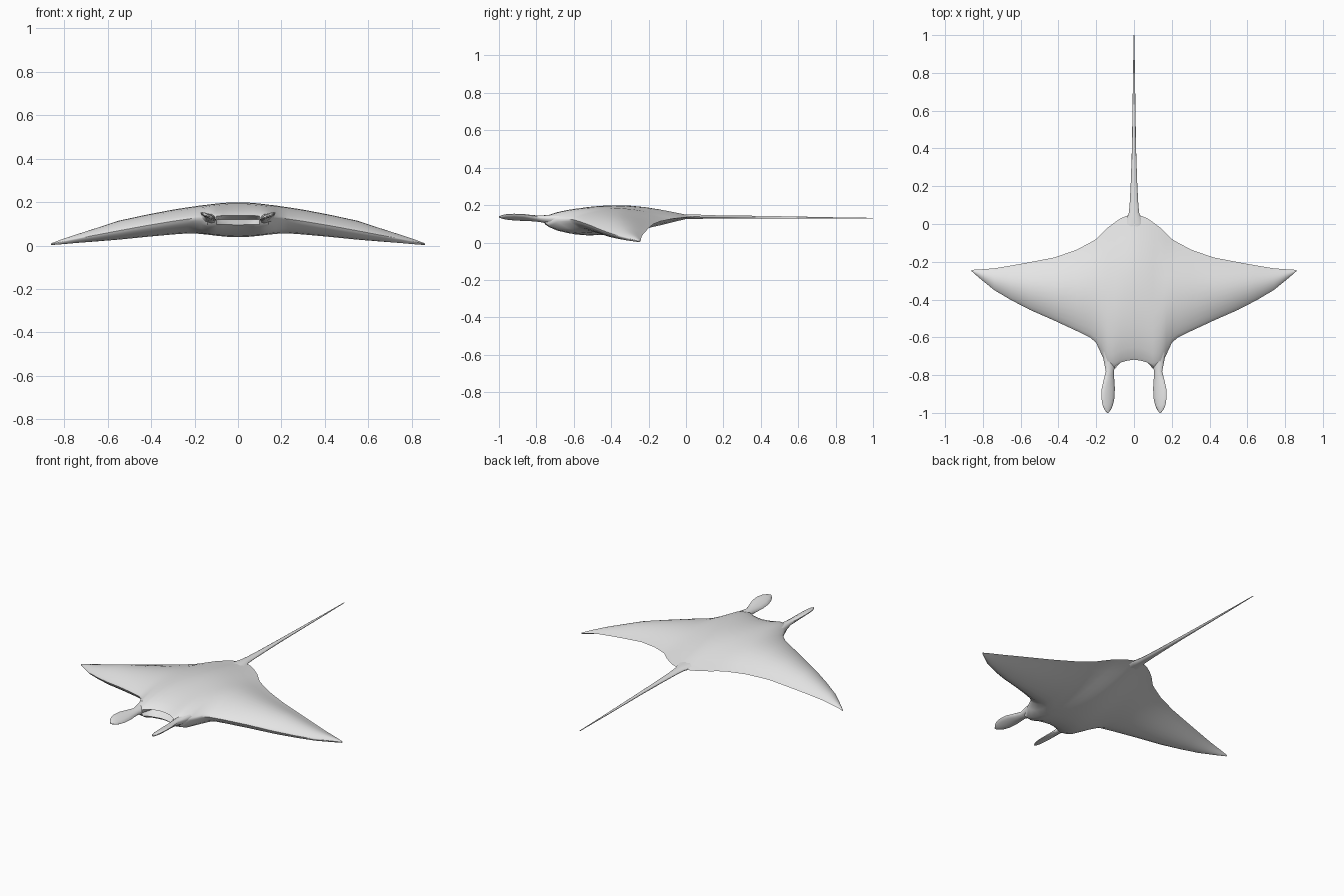
import bpy, bmesh, math

skin = bpy.data.materials.new("pale_grey_skin")
skin.diffuse_color = (0.8, 0.8, 0.8, 1)


def loft(name, rings, angle=50):
    """Skin a list of closed rings, capping both ends."""
    bm = bmesh.new()
    vs = [[bm.verts.new(p) for p in r] for r in rings]
    n = len(vs[0])
    for a, b in zip(vs, vs[1:]):
        for i in range(n):
            j = (i + 1) % n
            bm.faces.new((a[i], a[j], b[j], b[i]))
    bm.faces.new(vs[0])
    bm.faces.new(vs[-1][::-1])
    bmesh.ops.recalc_face_normals(bm, faces=bm.faces)
    me = bpy.data.meshes.new(name)
    bm.to_mesh(me)
    bm.free()
    me.materials.append(skin)
    me.polygons.foreach_set("use_smooth", [True] * len(me.polygons))
    me.set_sharp_from_angle(angle=math.radians(angle))
    ob = bpy.data.objects.new(name, me)
    bpy.context.collection.objects.link(ob)
    return ob


# Body and wings: x, front y, back y, front z, back z, crest z, belly z
STATIONS = [
    (0.00, -0.730, 0.060, 0.120, 0.138, 0.199, 0.038),
    (0.035, -0.735, 0.045, 0.120, 0.138, 0.198, 0.039),
    (0.07, -0.745, 0.030, 0.120, 0.137, 0.196, 0.042),
    (0.10, -0.765, 0.010, 0.120, 0.136, 0.193, 0.045),
    (0.14, -0.760, -0.020, 0.122, 0.133, 0.188, 0.050),
    (0.17, -0.695, -0.050, 0.125, 0.130, 0.185, 0.053),
    (0.20, -0.630, -0.080, 0.126, 0.126, 0.180, 0.056),
    (0.23, -0.602, -0.097, 0.122, 0.122, 0.176, 0.056),
    (0.30, -0.568, -0.135, 0.112, 0.114, 0.165, 0.051),
    (0.42, -0.512, -0.177, 0.092, 0.098, 0.142, 0.040),
    (0.55, -0.455, -0.202, 0.068, 0.074, 0.114, 0.027),
    (0.65, -0.403, -0.220, 0.049, 0.055, 0.081, 0.019),
    (0.74, -0.350, -0.235, 0.032, 0.037, 0.052, 0.012),
    (0.81, -0.293, -0.240, 0.018, 0.021, 0.029, 0.006),
    (0.86, -0.250, -0.243, 0.006, 0.007, 0.010, 0.002),
]
CHORD = [0, 0.015, 0.04, 0.1, 0.18, 0.26, 0.35, 0.45, 0.55, 0.65, 0.75, 0.85, 0.93, 1]


def curve(t, peak, zf, zb, zp, k):
    """Rounded rise from the front edge to the peak, thin taper behind it."""
    if t < peak:
        return zf + (zp - zf) * math.sin(math.pi / 2 * t / peak) ** k
    c = max(0.0, math.cos(math.pi / 2 * (t - peak) / (1 - peak)))
    return zb + (zp - zb) * c ** 1.15


def section(side, st):
    x, yf, yb, zf, zb, zt, zl = st
    k = 0.5 if x < 0.16 else 0.7
    mouth = 0.075 if x < 0.08 else 0.0      # recess between the lips
    ring = []
    for t in CHORD:
        y = yf + (yb - yf) * t + (mouth if t == 0 else 0)
        ring.append((side * x, y, curve(t, 0.46, zf, zb, zt, k)))
    for t in CHORD[-2:0:-1]:
        ring.append((side * x, yf + (yb - yf) * t, curve(t, 0.26, zf, zb, zl, k)))
    return ring


loft("body_and_wings", [section(-1, s) for s in STATIONS[:0:-1]]
     + [section(1, s) for s in STATIONS])


def tube_ring(x, y, z, rx, rz, tilt, n):
    """Tilted elliptical ring standing across the y axis."""
    ct, sn = math.cos(tilt), math.sin(tilt)
    pts = []
    for i in range(n):
        a = 2 * math.pi * i / n
        u, w = rx * math.cos(a), rz * math.sin(a)
        pts.append((x + u * ct - w * sn, y, z + u * sn + w * ct))
    return pts


# Paddle-shaped head fins: y, centre x, centre z, half width, half thickness
FIN = [(-0.64, 0.135, 0.120, 0.045, 0.030), (-0.72, 0.128, 0.122, 0.036, 0.024),
       (-0.78, 0.128, 0.127, 0.023, 0.016), (-0.82, 0.132, 0.130, 0.030, 0.013),
       (-0.87, 0.136, 0.134, 0.038, 0.011), (-0.92, 0.138, 0.136, 0.038, 0.010),
       (-0.96, 0.139, 0.137, 0.030, 0.009), (-0.985, 0.139, 0.137, 0.017, 0.007),
       (-1.0, 0.139, 0.137, 0.004, 0.003)]
for side, label in ((-1, "left"), (1, "right")):
    loft(label + "_head_fin",
         [tube_ring(side * x, y, z, rx, rz, side * 0.42, 12) for y, x, z, rx, rz in FIN])

# Whip tail: y, centre z, half width, half thickness
TAIL = [(-0.06, 0.137, 0.060, 0.014), (0.02, 0.138, 0.042, 0.013),
        (0.06, 0.138, 0.027, 0.012), (0.12, 0.137, 0.022, 0.010),
        (0.22, 0.136, 0.017, 0.009), (0.40, 0.135, 0.011, 0.008),
        (0.60, 0.133, 0.008, 0.006), (0.80, 0.131, 0.005, 0.004),
        (1.0, 0.130, 0.002, 0.002)]
loft("tail", [tube_ring(0, y, z, rx, rz, 0, 10) for y, z, rx, rz in TAIL])
